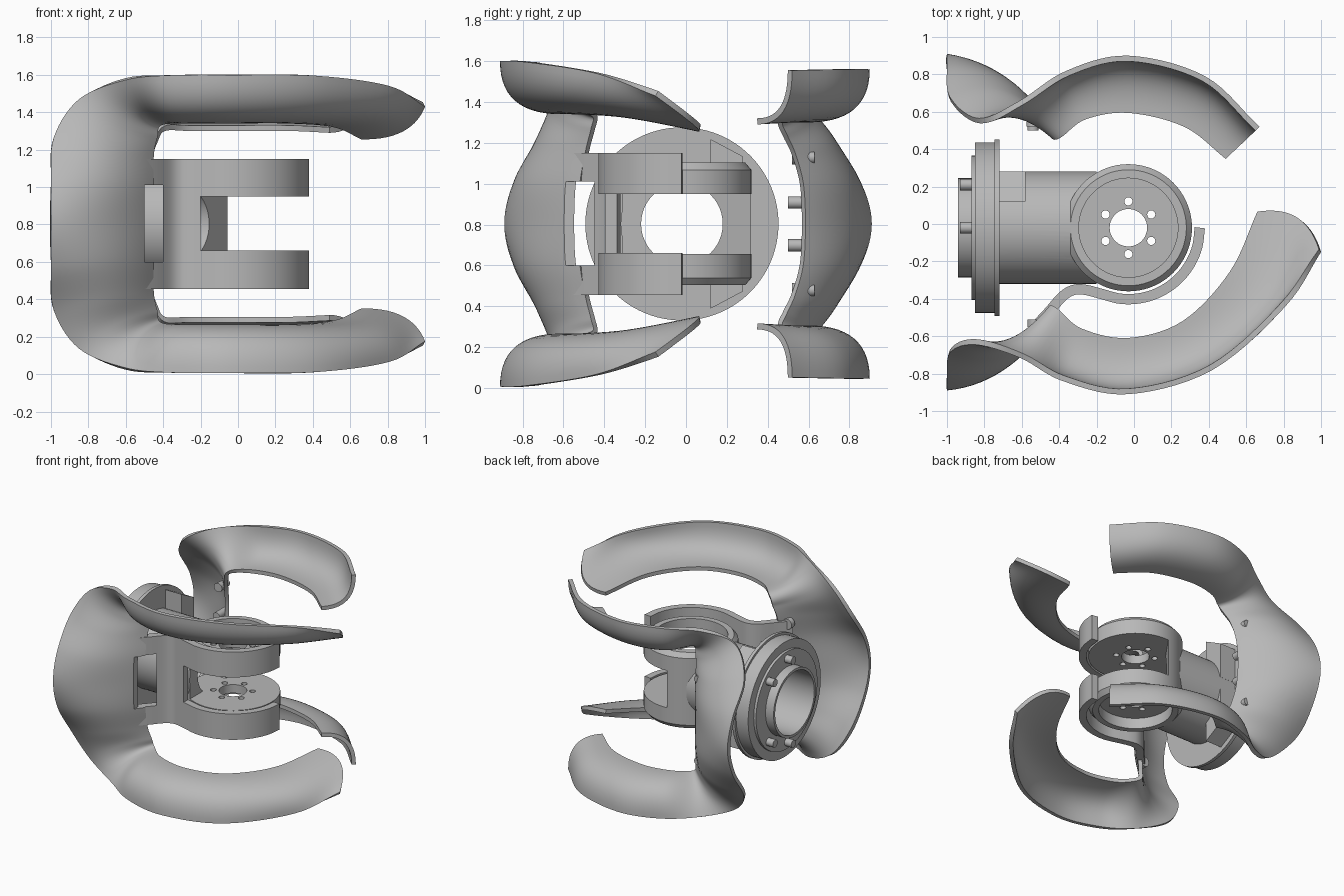
import bpy, bmesh, math
from mathutils import Vector

if "Cube" in bpy.data.objects:
    bpy.data.objects.remove(bpy.data.objects["Cube"])

MID = 0.803            # height of the mirror plane
CX, CY = -0.03, -0.02  # joint axis

grey = bpy.data.materials.new("machined grey")
grey.use_nodes = True
grey.diffuse_color = (0.48, 0.48, 0.48, 1)
grey.node_tree.nodes["Principled BSDF"].inputs["Base Color"].default_value = (0.48, 0.48, 0.48, 1)


def finish(name, bm, recalc=True):
    if recalc:
        bmesh.ops.recalc_face_normals(bm, faces=bm.faces)
    me = bpy.data.meshes.new(name)
    bm.to_mesh(me)
    bm.free()
    me.materials.append(grey)
    ob = bpy.data.objects.new(name, me)
    bpy.context.collection.objects.link(ob)
    return ob


def activate(ob):
    bpy.ops.object.select_all(action='DESELECT')
    ob.select_set(True)
    bpy.context.view_layer.objects.active = ob


def smooth(ob):
    activate(ob)
    bpy.ops.object.shade_smooth_by_angle(angle=math.radians(35))
    return ob


def apply_mod(ob, kind, **props):
    mod = ob.modifiers.new(kind.title(), kind)
    for key, value in props.items():
        setattr(mod, key, value)
    activate(ob)
    bpy.ops.object.modifier_apply(modifier=mod.name)


def cut(ob, cutters):
    for c in cutters:
        c.hide_render = True
        apply_mod(ob, 'BOOLEAN', operation='DIFFERENCE', solver='EXACT', object=c)
        bpy.data.objects.remove(c)


def prism(name, pts, vec):
    """Flat outline pushed along a direction."""
    bm = bmesh.new()
    face = bm.faces.new([bm.verts.new(p) for p in pts])
    new = bmesh.ops.extrude_face_region(bm, geom=[face])["geom"]
    bmesh.ops.translate(bm, vec=vec, verts=[g for g in new if isinstance(g, bmesh.types.BMVert)])
    return finish(name, bm)


def box(name, x0, x1, y0, y1, z0, z1):
    return prism(name, [(x0, y0, z0), (x1, y0, z0), (x1, y1, z0), (x0, y1, z0)], (0, 0, z1 - z0))


def lathe(name, profile, axis, centre, steps=72):
    """Spin a closed (radius, height) outline around the x, y or z axis."""
    bm = bmesh.new()
    rings = []
    for i in range(steps):
        a = 2 * math.pi * i / steps
        ring = []
        for r, h in profile:
            p, q = r * math.cos(a), r * math.sin(a)
            co = {'x': (h, p, q), 'y': (q, h, p), 'z': (p, q, h)}[axis]
            ring.append(bm.verts.new(Vector(co) + Vector(centre)))
        rings.append(ring)
    n = len(profile)
    for i in range(steps):
        a, b = rings[i], rings[(i + 1) % steps]
        for j in range(n):
            bm.faces.new((a[j], b[j], b[(j + 1) % n], a[(j + 1) % n]))
    bmesh.ops.remove_doubles(bm, verts=bm.verts, dist=1e-5)
    return finish(name, bm)


def rod(name, radius, h0, h1, axis, centre, steps=24, tip=None):
    tip = radius if tip is None else tip
    return lathe(name, [(0, h0), (radius, h0), (tip, h1), (0, h1)], axis, centre, steps)


def spline(pts, per):
    """Smooth curve through the points."""
    pts = [Vector(p) for p in pts]
    pts = [2 * pts[0] - pts[1]] + pts + [2 * pts[-1] - pts[-2]]
    out = []
    for k in range(1, len(pts) - 2):
        a, b, c, d = pts[k - 1:k + 3]
        for s in range(per):
            t = s / per
            out.append(0.5 * (2 * b + (c - a) * t + (2 * a - 5 * b + 4 * c - d) * t * t
                              + (3 * b - a - 3 * c + d) * t ** 3))
    return out + [pts[-2]]


def shell(name, stations, offset):
    """Curved guard lofted through inner edge, bulge and outer edge rows."""
    full = stations + [[(x, y, 2 * MID - z) for x, y, z in s] for s in stations[-2::-1]]
    inner, bulge, outer = (spline([s[k] for s in full], 7) for k in range(3))
    bm = bmesh.new()
    n = 14
    rows = []
    for i, c, o in zip(inner, bulge, outer):
        row = []
        for j in range(n + 1):
            t = j / n
            row.append(bm.verts.new(i * (1 - t) ** 2 + c * 2 * t * (1 - t) + o * t * t))
        rows.append(row)
    for a, b in zip(rows, rows[1:]):
        for j in range(n):
            bm.faces.new((a[j], b[j], b[j + 1], a[j + 1]))
    ob = finish(name, bm, recalc=False)
    apply_mod(ob, 'SOLIDIFY', thickness=0.03, offset=offset)
    return smooth(ob)


def arm(ix, iy, iz, ox, oy, oz):
    return [(ix, iy, iz), (ox, oy, iz), (ox, oy, oz)]


# Front and back guards
front = [
    [(.66, .06, 1.255), (.93, .1, 1.25), (1, -.15, 1.43)],
    arm(.51, -.26, 1.32, .81, -.44, 1.54),
    arm(.26, -.52, 1.34, .42, -.78, 1.595),
    arm(CX, -.61, 1.34, CX, -.91, 1.6),
    arm(-.28, -.56, 1.34, -.38, -.84, 1.597),
    [(-.41, -.46, 1.33), (-.55, -.65, 1.38), (-.61, -.715, 1.57)],
    [(-.43, -.465, 1.27), (-.65, -.72, 1.3), (-.85, -.645, 1.47)],
    [(-.45, -.49, 1.17), (-.69, -.83, 1.18), (-.985, -.69, 1.265)],
    [(-.45, -.52, 1), (-.68, -.87, 1), (-1, -.835, 1.03)],
    [(-.45, -.53, MID), (-.68, -.86, MID), (-1, -.89, MID)],
]
back = [
    arm(.49, .35, 1.29, .67, .52, 1.555),
    arm(.27, .52, 1.3, .38, .79, 1.56),
    arm(CX, .595, 1.3, CX, .9, 1.56),
    arm(-.26, .56, 1.3, -.36, .82, 1.557),
    [(-.39, .475, 1.3), (-.52, .61, 1.35), (-.61, .66, 1.535)],
    [(-.43, .495, 1.24), (-.64, .69, 1.29), (-.83, .565, 1.455)],
    [(-.46, .535, 1.15), (-.69, .83, 1.17), (-.985, .68, 1.265)],
    [(-.48, .575, 1), (-.68, .87, 1), (-1, .845, 1.03)],
    [(-.49, .585, MID), (-.68, .86, MID), (-1, .91, MID)],
]
front_guard = shell("front_guard", front, 1)
cut(front_guard, [box("slot_cutter", -.5, -.3, -.7, -.3, .6, 1.01)])
smooth(front_guard)
shell("back_guard", back, -1)

# Mounting pins and bosses on the guards
for s in (-1, 1):
    smooth(rod("back_pin", .03, .5, .615, 'y', (-.54, 0, MID + s * .105)))
    smooth(rod("back_boss", .035, .52, .63, 'y', (-.54, 0, MID + s * .325), tip=.028))
    smooth(rod("front_boss", .04, -.55, -.51, 'y', (-.53, 0, MID + s * .325)))

# Stepped flange and hollow neck
smooth(lathe("flange", [(.245, -.94), (.265, -.94), (.265, -.87), (.385, -.87), (.385, -.85),
                        (.455, -.85), (.455, -.745), (.473, -.745), (.473, -.72), (.245, -.72)],
             'x', (0, CY, MID), 96))
neck = lathe("neck", [(.25, -.74), (.3, -.74), (.3, -.2), (.2, -.2), (.2, -.4), (.25, -.4)],
             'x', (0, CY, MID))
cut(neck, [rod("recess_cutter", .265, MID + s * .21, MID + s * .5, 'z', (CX, CY, 0), 72) for s in (-1, 1)])
smooth(neck)
for y, dz in ((.21, .24), (-.02, .33)):
    for s in (-1, 1):
        smooth(rod("flange_bolt", .03, -.93, -.86, 'x', (0, y, MID + s * dz)))

# Gussets between flange and neck
for s in (-1, 1):
    outline = [(.12, .415), (.28, .33), (.28, .05), (.12, .15)]
    prism("gusset", [(-.73, y, MID + s * h) for y, h in outline], (.15, 0, 0))

# Yoke web with slanted end face and bore
web = rod("yoke_web", .34, .65, .96, 'z', (CX, CY, 0), 72)
cut(web, [prism("web_cutter", [(-.2, -.6, .4), (.6, -.6, .4), (.6, .6, .4), (.14, .6, .4), (-.2, .115, .4)],
                (0, 0, .8)),
          rod("bore_cutter", .2, -.8, .3, 'x', (0, CY, MID), 48)])
smooth(web)

# Yoke discs with recess and bolt circle
for s, name in ((1, "upper_yoke_disc"), (-1, "lower_yoke_disc")):
    outline = [(.1, .147), (.34, .147), (.34, .265), (.31, .3), (.265, .3), (.265, .215), (.1, .215)]
    disc = lathe(name, [(r, MID + s * h) for r, h in outline], 'z', (CX, CY, 0))
    holes = []
    for k in range(6):
        a = math.radians(30 + 60 * k)
        holes.append(rod("hole_cutter", .022, .3, 1.3, 'z',
                         (CX + .141 * math.cos(a), CY + .141 * math.sin(a), 0), 16))
    cut(disc, holes)
    smooth(disc)

# Wrap-around cover, split into two arms with a slot beside the guard
path = [(-.54, -.56, 0), (-.46, -.475, 0), (-.38, -.385, 0), (-.32, -.352, 0), (-.26, -.352, 0)]
for k in range(8):
    a = math.radians(-112 + 16 * k)
    path.append((CX + .382 * math.cos(a), CY + .382 * math.sin(a), 0))
bm = bmesh.new()
cols = [[bm.verts.new((p.x, p.y, z)) for z in (.455, 1.15)] for p in spline(path, 5)]
for a, b in zip(cols, cols[1:]):
    bm.faces.new((a[0], b[0], b[1], a[1]))
cover = finish("yoke_cover", bm, recalc=False)
apply_mod(cover, 'SOLIDIFY', thickness=.055, offset=0)
cut(cover, [box("gap_cutter", -.2, .6, -.8, .3, .66, .95),
            box("slot_cutter", -.7, -.4, -.8, -.2, .6, 1.01)])
smooth(cover)
